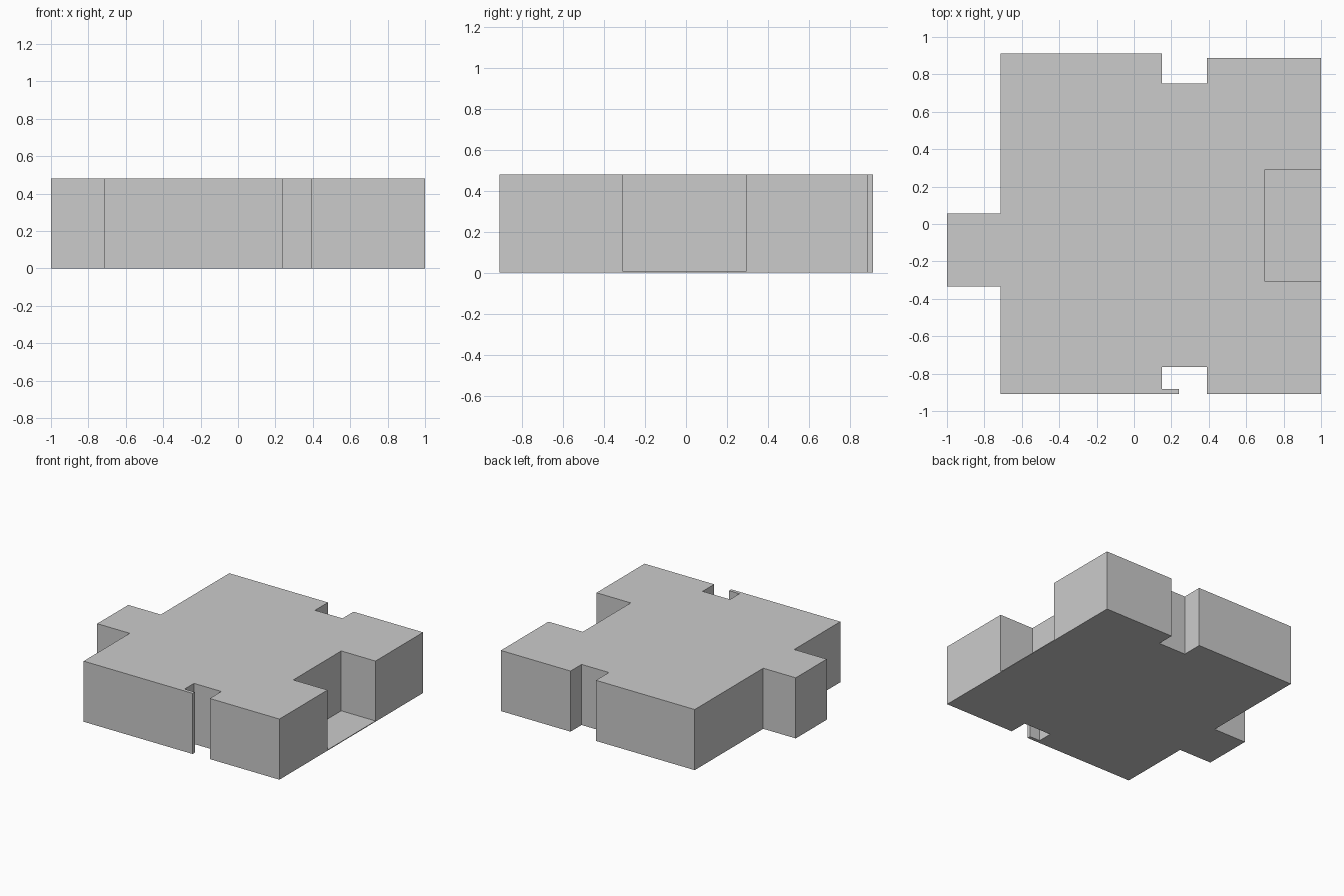
import bpy, bmesh

if "Cube" in bpy.data.objects:
    bpy.data.objects.remove(bpy.data.objects["Cube"])

HEIGHT, SLAB = 0.48, 0.006


def prism(name, outline, z0, z1):
    """Extrude a plan outline (counter-clockwise) between two heights."""
    bm = bmesh.new()
    face = bm.faces.new([bm.verts.new((x, y, z0)) for x, y in outline])
    top = bmesh.ops.extrude_face_region(bm, geom=[face])["geom"]
    verts = [v for v in top if isinstance(v, bmesh.types.BMVert)]
    bmesh.ops.translate(bm, vec=(0, 0, z1 - z0), verts=verts)
    bmesh.ops.recalc_face_normals(bm, faces=bm.faces)
    mesh = bpy.data.meshes.new(name)
    bm.to_mesh(mesh)
    bm.free()
    obj = bpy.data.objects.new(name, mesh)
    bpy.context.collection.objects.link(obj)
    return obj


# Front edge with its notch and the short return wall
front = [(-0.715, -0.91), (0.24, -0.91), (0.24, -0.883), (0.15, -0.883),
         (0.15, -0.765), (0.39, -0.765), (0.39, -0.91), (1.0, -0.91)]
# Open balcony recess on the right side
recess = [(1.0, -0.308), (0.70, -0.308), (0.70, 0.292), (1.0, 0.292)]
# Back edge with its notch
back = [(1.0, 0.888), (0.39, 0.888), (0.39, 0.75),
        (0.15, 0.75), (0.15, 0.912), (-0.715, 0.912)]
# Projecting wing on the left side
wing = [(-0.715, 0.055), (-1.0, 0.055), (-1.0, -0.333), (-0.715, -0.333)]

# Thin floor runs under everything, including the balcony
prism("floor_slab", front + back + wing, 0, SLAB)
prism("apartment_block", front + recess + back + wing, SLAB, HEIGHT)
